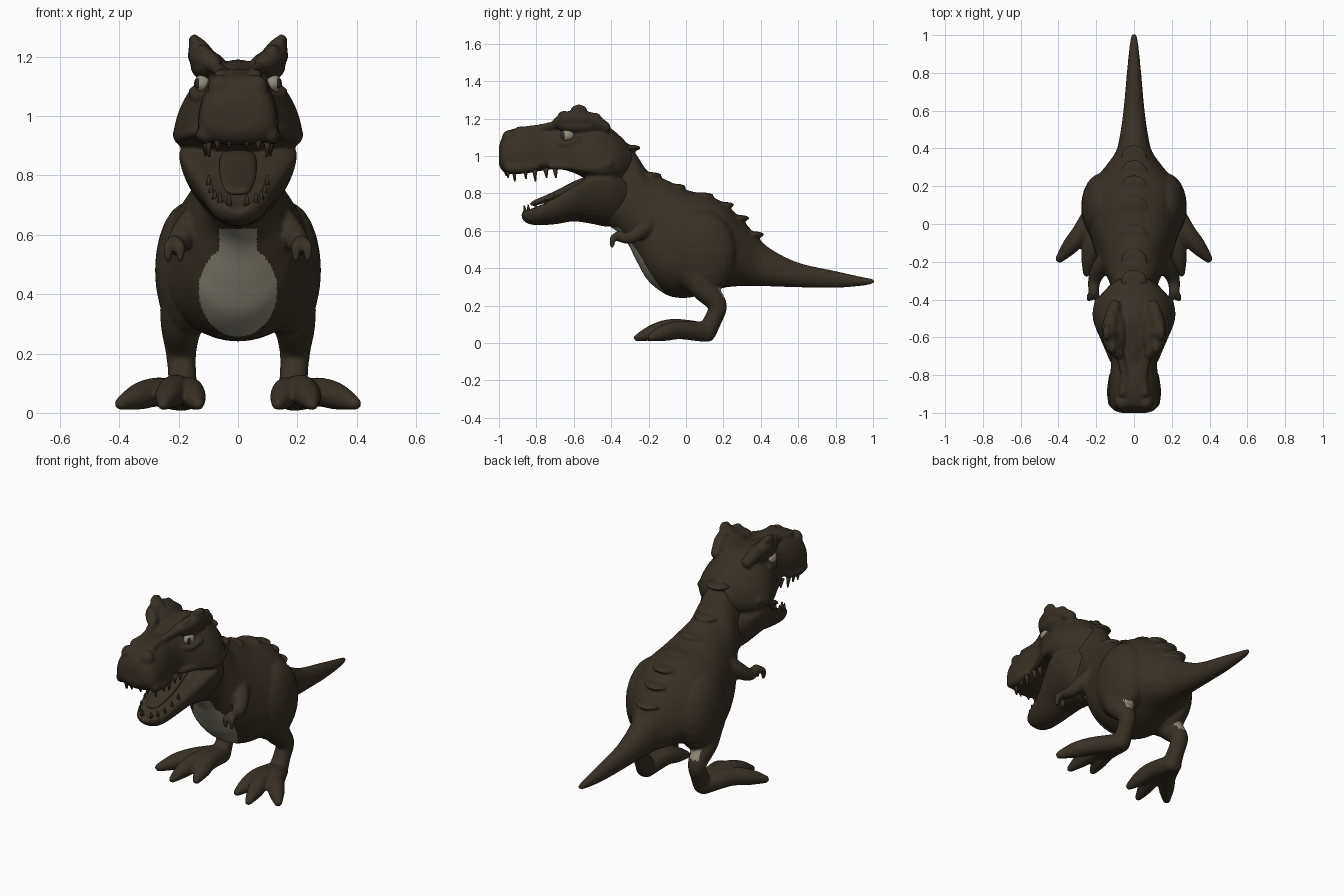
import bpy, bmesh, math
from mathutils import Vector, Matrix

if "Cube" in bpy.data.objects:
    bpy.data.objects.remove(bpy.data.objects["Cube"])


def material(name, rgb):
    m = bpy.data.materials.new(name)
    m.diffuse_color = (*rgb, 1)
    m.use_nodes = True
    m.node_tree.nodes["Principled BSDF"].inputs["Base Color"].default_value = m.diffuse_color
    return m


HIDE = material("brown hide", (0.040, 0.030, 0.019))
BELLY = material("grey belly", (0.26, 0.245, 0.19))
EYE = material("pale eye", (0.28, 0.26, 0.195))
PUPIL = material("dark pupil", (0.025, 0.021, 0.016))


def spline(pts, k=5):
    """Catmull-Rom interpolation of tuples."""
    out = []
    for i in range(len(pts) - 1):
        p0, p1, p2, p3 = (pts[max(0, min(len(pts) - 1, i + j))] for j in (-1, 0, 1, 2))
        for s in range(k):
            t = s / k
            out.append([0.5 * (2 * b + (c - a) * t + (2 * a - 5 * b + 4 * c - d) * t * t
                               + (3 * b - a - 3 * c + d) * t ** 3)
                        for a, b, c, d in zip(p0, p1, p2, p3)])
    return out + [list(pts[-1])]


def skin(bm, rings):
    rows = [[bm.verts.new(p) for p in r] for r in rings]
    n = len(rows[0])
    for a, b in zip(rows, rows[1:]):
        for i in range(n):
            bm.faces.new((a[i], a[(i + 1) % n], b[(i + 1) % n], b[i]))
    bm.faces.new(rows[0])
    bm.faces.new(rows[-1])


def loft(bm, sections, dish=0.0, n=40):
    """Sections along y: (y, bottom, top, widest height, half width, squareness)."""
    rings = []
    for y, zb, zt, zm, w, power in spline(sections):
        ring = []
        for i in range(n):
            a = 2 * math.pi * i / n
            c, s = math.cos(a), math.sin(a)
            u = math.copysign(abs(c) ** (2 / power), c)
            v = math.copysign(abs(s) ** (2 / power), s)
            z = zm + v * (zt - zm if v > 0 else zm - zb)
            if v > 0:
                z -= dish * max(0, 1 - (u / 0.8) ** 2)
            ring.append((w * u, y, z))
        rings.append(ring)
    skin(bm, rings)


def tube(bm, path, flat=1.0, floor=0.008, mirror=True, n=18):
    """Round limb through (x, y, z, radius) points."""
    pts = spline(path)
    for sx in (1, -1) if mirror else (1,):
        P = [Vector((p[0] * sx, p[1], p[2])) for p in pts]
        R = [p[3] for p in pts]
        a, b = (P[0] - P[1]).normalized(), (P[-1] - P[-2]).normalized()
        for f in (0.85, 0.45):     # rounded ends
            P = [P[0] + a * R[0] * 0.4] + P + [P[-1] + b * R[-1] * 0.4]
            R = [R[0] * f] + R + [R[-1] * f]
        rings = []
        for i, (p, r) in enumerate(zip(P, R)):
            t = (P[min(i + 1, len(P) - 1)] - P[max(i - 1, 0)]).normalized()
            side = (Vector((1, 0, 0)) - t * t.x).normalized()
            up = t.cross(side)
            ring = [p + r * (side * math.cos(q) + up * math.sin(q) * flat)
                    for q in (2 * math.pi * j / n for j in range(n))]
            rings.append([(v.x, v.y, max(v.z, floor)) for v in ring])
        skin(bm, rings)


def ball(bm, center, radii, mirror=True, seg=24):
    for sx in (1, -1) if mirror else (1,):
        m = Matrix.Translation((center[0] * sx, center[1], center[2])) @ Matrix.Diagonal((*radii, 1))
        bmesh.ops.create_uvsphere(bm, u_segments=seg, v_segments=seg // 2, radius=1, matrix=m)


def spike(bm, base, tip, r):
    """Cone tooth, mirrored in x."""
    for sx in (1, -1):
        a, b = Vector((base[0] * sx, *base[1:])), Vector((tip[0] * sx, *tip[1:]))
        m = Matrix.Translation((a + b) / 2) @ (b - a).to_track_quat('Z', 'Y').to_matrix().to_4x4()
        bmesh.ops.create_cone(bm, cap_ends=True, segments=8, radius1=r, radius2=r * 0.25,
                              depth=(b - a).length, matrix=m)


def finish(name, bm, mats, rule=None, voxel=None):
    """Make an object; optionally fuse its overlapping parts into one skin."""
    bmesh.ops.recalc_face_normals(bm, faces=bm.faces[:])
    mesh = bpy.data.meshes.new(name)
    bm.to_mesh(mesh)
    bm.free()
    ob = bpy.data.objects.new(name, mesh)
    bpy.context.collection.objects.link(ob)
    if voxel:
        rm = ob.modifiers.new("fuse", 'REMESH')
        rm.mode, rm.voxel_size = 'VOXEL', voxel
        sm = ob.modifiers.new("soften", 'SMOOTH')
        sm.factor, sm.iterations = 0.5, 8
        dg = bpy.context.evaluated_depsgraph_get()
        fused = bpy.data.meshes.new_from_object(ob.evaluated_get(dg))
        ob.modifiers.clear()
        ob.data = mesh = fused
    mesh.materials.clear()
    for m in mats:
        mesh.materials.append(m)
    for p in mesh.polygons:
        p.use_smooth = True
        p.material_index = rule(p.center, p.normal) if rule else 0
    return ob


# Torso, neck and tail
bm = bmesh.new()
loft(bm, [(1.005, .32, .343, .331, .013, 2), (.95, .307, .352, .33, .023, 2), (.8, .295, .385, .34, .038, 2),
          (.6, .298, .43, .36, .056, 2), (.45, .303, .505, .39, .078, 2), (.38, .305, .57, .42, .098, 2),
          (.3, .305, .66, .45, .155, 2), (.2, .295, .75, .48, .235, 2), (.1, .263, .795, .48, .257, 2),
          (0, .241, .82, .48, .252, 2), (-.1, .256, .87, .47, .222, 2), (-.2, .33, .915, .53, .187, 2),
          (-.26, .43, 1.0, .62, .155, 2), (-.33, .56, 1.085, .75, .125, 2), (-.42, .63, 1.14, .85, .14, 2),
          (-.5, .66, 1.15, .88, .13, 2)])
# Faint lumps along the spine
for y, z in ((-.3, 1.043), (-.19, .897), (-.06, .835), (.09, .788), (.2, .738), (.28, .668), (.36, .58)):
    ball(bm, (.0, y, z), (.07, .06, .017), False)
# Thighs, shins and toes
ball(bm, (.168, .09, .48), (.112, .18, .23))
tube(bm, [(.17, .05, .39, .095), (.19, .09, .3, .072), (.192, .167, .205, .052),
          (.188, .145, .125, .048), (.188, .108, .06, .055)])
for toe in ([(.27, -.03, .07, .05), (.335, -.115, .055, .045), (.397, -.187, .03, .022)],
            [(.21, -.06, .08, .05), (.235, -.17, .058, .045), (.252, -.265, .026, .019)],
            [(.167, -.04, .072, .05), (.15, -.13, .053, .043), (.133, -.205, .028, .02)]):
    tube(bm, [(.188, .115, .055, .053)] + toe)
# Arms and fingers
tube(bm, [(.12, -.17, .665, .06), (.18, -.235, .605, .046), (.21, -.3, .563, .034), (.213, -.365, .573, .028)])
for x in (.195, .235):
    tube(bm, [(.214, -.355, .575, .022), (x, -.39, .56, .018), (x, -.395, .515, .011)])


def torso_rule(c, n):
    x = abs(c.x)
    bib = (x / .132) ** 2 + ((c.z - .412) / .155) ** 2 < 1
    throat = .5 < c.z < .62 and x < .063
    if (bib or throat) and -.42 < c.y < -.07:
        return 1
    if .12 < x < .25 and .24 < c.z < .3 and .13 < c.y < .25 and n.y > .75:
        return 2          # pale patch behind each knee
    return 0


finish("torso_and_limbs", bm, [HIDE, BELLY, EYE], torso_rule, 0.0075)

# Skull
bm = bmesh.new()
loft(bm, [(-1.0, .955, 1.05, 1.0, .07, 2.2), (-.985, .925, 1.095, .985, .108, 2.2),
          (-.95, .903, 1.135, .965, .13, 2.2), (-.85, .908, 1.16, .96, .134, 2.3),
          (-.75, .925, 1.155, .97, .122, 2.3), (-.68, .93, 1.17, .97, .132, 2.1),
          (-.6, .91, 1.185, .95, .18, 1.9), (-.5, .86, 1.19, .93, .217, 1.8),
          (-.42, .84, 1.16, .93, .205, 1.8), (-.35, .85, 1.105, .95, .155, 2),
          (-.29, .9, 1.04, .97, .08, 2)])
# Solid brow crests rising to a jagged ridge
ball(bm, (.1, -.57, 1.168), (.06, .125, .05))
tube(bm, [(.08, -.69, 1.175, .03), (.118, -.64, 1.198, .038), (.13, -.57, 1.205, .04),
          (.12, -.5, 1.192, .038), (.1, -.43, 1.15, .032)])
tube(bm, [(.118, -.58, 1.2, .042), (.138, -.575, 1.238, .032), (.15, -.57, 1.262, .018)])
ball(bm, (.146, -.572, 1.25), (.018, .045, .024))
ball(bm, (.125, -.485, 1.21), (.022, .03, .022))
ball(bm, (.118, -.65, 1.222), (.022, .035, .02))
# Snout ridges, nostril bumps, lips, cheek folds and lower eyelids
tube(bm, [(.06, -.9, 1.135, .022), (.05, -.8, 1.145, .022), (.075, -.7, 1.165, .022)])
ball(bm, (.06, -.945, 1.095), (.042, .04, .045))
tube(bm, [(.108, -.95, .94, .03), (.114, -.88, .935, .03), (.113, -.8, .945, .02)])
tube(bm, [(.115, -.72, .945, .016), (.15, -.62, .945, .022), (.193, -.5, .935, .026),
          (.185, -.41, .955, .025)])
tube(bm, [(.112, -.68, 1.07, .014), (.137, -.63, 1.063, .017), (.15, -.57, 1.085, .018)])
# Lower jaw, tapering to a keel under the throat
loft(bm, [(-.88, .672, .71, .69, .04, 2.1), (-.855, .643, .728, .69, .07, 2.1),
          (-.8, .63, .748, .705, .096, 2), (-.7, .635, .80, .75, .122, 1.9),
          (-.6, .65, .868, .81, .162, 1.8), (-.5, .636, .93, .87, .197, 1.7),
          (-.42, .622, .95, .87, .192, 1.7), (-.36, .645, .93, .84, .16, 1.8), (-.29, .7, .9, .8, .1, 2)],
     dish=.035)
finish("head", bm, [HIDE], voxel=0.0075)

# Tongue
bm = bmesh.new()
tube(bm, [(0, -.8, .752, .045), (0, -.7, .79, .06), (0, -.58, .85, .062), (0, -.5, .88, .055)],
     flat=.35, mirror=False)
finish("tongue", bm, [HIDE])

# Teeth: upper fangs hang from the jaw edge, small lower ones line the rim
bm = bmesh.new()
for x, y, h in ((.03, -.965, .02), (.07, -.955, .03), (.1, -.92, .05), (.112, -.86, .035),
                (.112, -.81, .048), (.107, -.75, .03), (.108, -.7, .03)):
    spike(bm, (x, y, .935), (x * .97, y + .005, .913 - h), .016)
finish("upper_teeth", bm, [HIDE])
bm = bmesh.new()
for x, y, z in ((.03, -.86, .70), (.06, -.84, .705), (.078, -.8, .715), (.09, -.75, .735),
                (.098, -.7, .765)):
    spike(bm, (x, y, z), (x, y - .005, z + .036), .011)
finish("lower_teeth", bm, [HIDE])

# Eyes and pupils
bm = bmesh.new()
ball(bm, (.12, -.634, 1.11), (.028, .037, .03))
finish("eyes", bm, [EYE])
bm = bmesh.new()
ball(bm, (.133, -.652, 1.11), (.013, .016, .019), seg=16)
finish("pupils", bm, [PUPIL])
